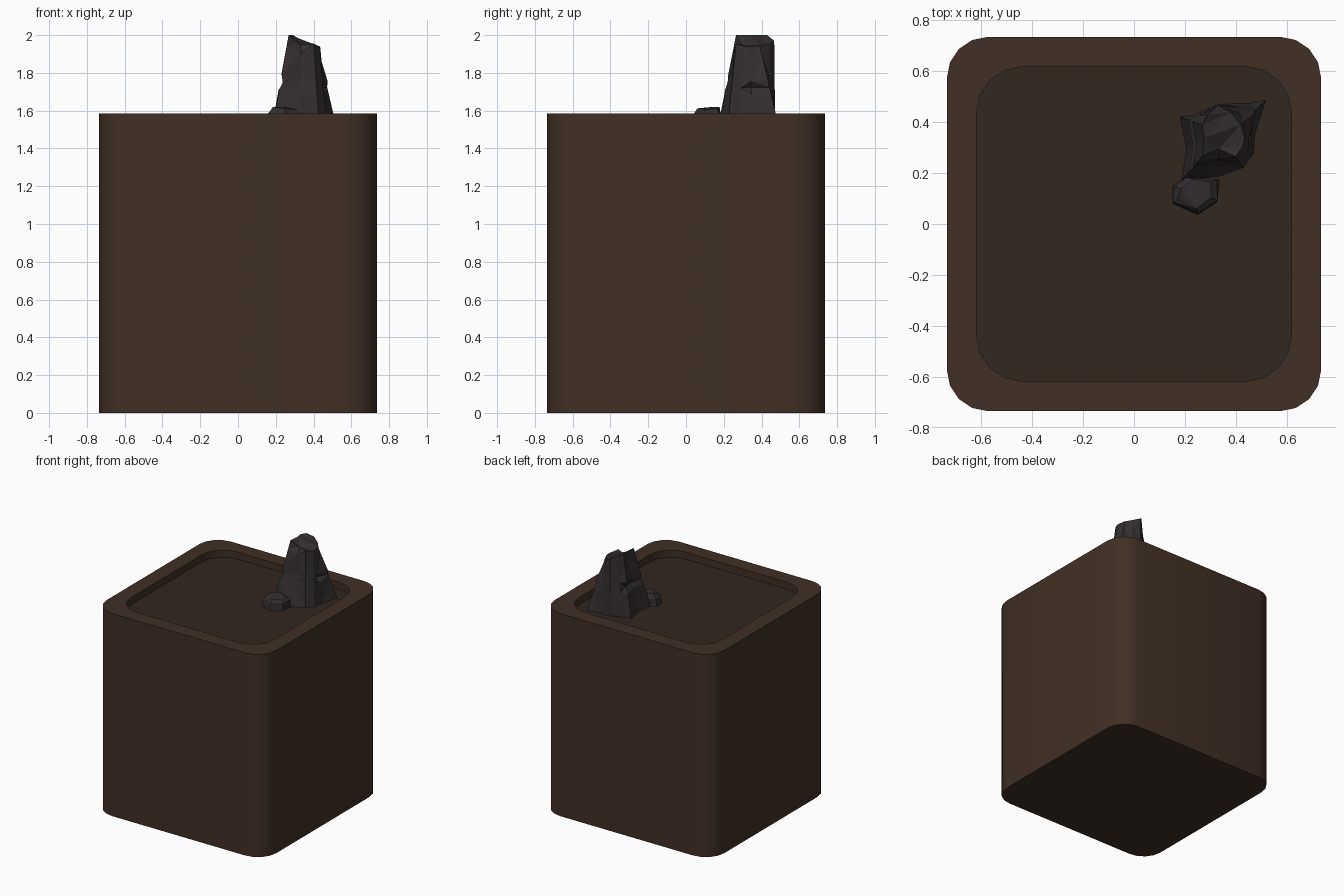
import bpy, bmesh, math

if "Cube" in bpy.data.objects:
    bpy.data.objects.remove(bpy.data.objects["Cube"])


def material(name, rgb):
    m = bpy.data.materials.new(name)
    m.diffuse_color = (*rgb, 1)
    m.use_nodes = True
    m.node_tree.nodes["Principled BSDF"].inputs["Base Color"].default_value = m.diffuse_color
    return m


def rounded_square(half, radius, z, segs=4):
    c = half - radius
    pts = []
    for k, (sx, sy) in enumerate([(1, 1), (-1, 1), (-1, -1), (1, -1)]):
        for i in range(segs + 1):
            a = math.radians(90 * (k + i / segs))
            pts.append((sx * c + radius * math.cos(a), sy * c + radius * math.sin(a), z))
    return pts


def loft(name, rings, mat, cap_bottom=True, cap_top=True, triangulate=False):
    bm = bmesh.new()
    loops = [[bm.verts.new(p) for p in r] for r in rings]
    n = len(rings[0])
    for a, b in zip(loops, loops[1:]):
        for i in range(n):
            j = (i + 1) % n
            bm.faces.new((a[i], a[j], b[j], b[i]))
    if cap_bottom:
        bm.faces.new(loops[0][::-1])
    if cap_top:
        bm.faces.new(loops[-1])
    if triangulate:
        bmesh.ops.triangulate(bm, faces=bm.faces[:])
    me = bpy.data.meshes.new(name)
    bm.to_mesh(me)
    bm.free()
    me.materials.append(mat)
    ob = bpy.data.objects.new(name, me)
    bpy.context.collection.objects.link(ob)
    return ob


def lerp_ring(a, b, t, tucks=None):
    ring = [tuple(p + (q - p) * t for p, q in zip(u, v)) for u, v in zip(a, b)]
    for i, (dx, dy) in (tucks or {}).items():
        x, y, z = ring[i]
        ring[i] = (x + dx, y + dy, z)
    return ring


pot_brown = material("pot_brown", (0.052, 0.029, 0.018))
soil_brown = material("soil_brown", (0.033, 0.020, 0.014))
rock_grey = material("rock_grey", (0.034, 0.028, 0.031))

# Pot: outer wall, flat rim and shallow inner wall
RIM, SOIL = 1.585, 1.53
pot = loft("pot", [rounded_square(0.735, 0.16, 0),
                   rounded_square(0.735, 0.16, RIM),
                   rounded_square(0.618, 0.18, RIM),
                   rounded_square(0.618, 0.18, SOIL)], pot_brown, cap_top=False)
bpy.context.view_layer.objects.active = pot
pot.select_set(True)
bpy.ops.object.shade_smooth_by_angle(angle=math.radians(35))

# Soil surface closing the recess
loft("soil", [rounded_square(0.618, 0.18, SOIL)], soil_brown, cap_bottom=False)

# Tall rock: wide foot, chipped middle, sloping broken crown
foot = [(x, y, 1.52) for x, y in [
    (.185, .17), (.335, .185), (.43, .22), (.47, .275), (.475, .35), (.52, .49),
    (.45, .475), (.33, .472), (.24, .43), (.18, .42), (.205, .29)]]
crown = [(.268, .265, 2.0), (.332, .295, 1.95), (.40, .265, 1.955), (.43, .31, 1.94),
         (.435, .34, 1.94), (.42, .39, 1.945), (.38, .44, 1.95), (.33, .467, 1.97),
         (.29, .43, 2.0), (.268, .39, 2.0), (.275, .34, 2.0)]
tall = [foot,
        lerp_ring(foot, crown, .40),
        lerp_ring(foot, crown, .48, {0: (.012, .005), 9: (.03, -.01), 10: (.02, 0), 4: (-.03, 0)}),
        lerp_ring(foot, crown, .56, {5: (.01, 0)}),
        lerp_ring(foot, crown, .88, {1: (0, -.03)}),
        crown]
loft("tall_rock", tall, rock_grey, triangulate=True)

# Small rock lying in front of it
low = [(x, y, 1.52) for x, y in [
    (.15, .08), (.25, .035), (.325, .085), (.335, .175), (.205, .185), (.15, .15)]]
mid = [(x, y, 1.585) for x, y in [
    (.158, .085), (.25, .042), (.328, .092), (.325, .175), (.205, .183), (.16, .145)]]
top = [(.175, .105, 1.605), (.245, .06, 1.612), (.305, .105, 1.605),
       (.30, .165, 1.61), (.235, .178, 1.62), (.185, .14, 1.62)]
loft("small_rock", [low, mid, top], rock_grey, triangulate=True)
